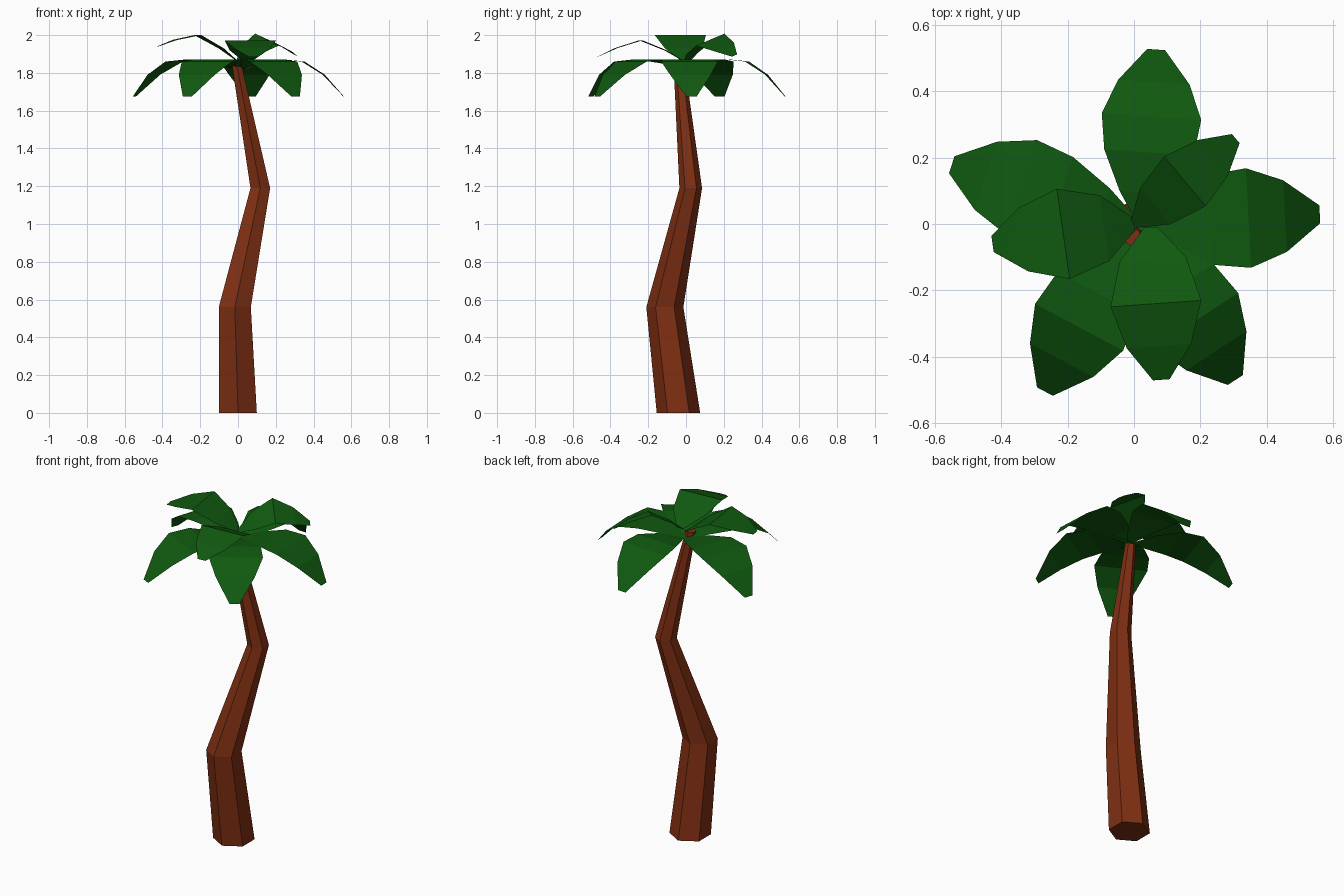
import bpy
from math import sin, cos, radians, pi
from mathutils import Vector

cube = bpy.data.objects.get("Cube")
if cube:
    bpy.data.objects.remove(cube, do_unlink=True)


def make_material(name, rgb):
    mat = bpy.data.materials.new(name)
    color = (*rgb, 1)
    mat.diffuse_color = color
    mat.use_nodes = True
    bsdf = next(n for n in mat.node_tree.nodes if n.type == "BSDF_PRINCIPLED")
    bsdf.inputs["Base Color"].default_value = color
    return mat


def make_object(name, verts, faces, mat):
    mesh = bpy.data.meshes.new(name)
    mesh.from_pydata(verts, [], faces)
    mesh.materials.append(mat)
    mesh.update()
    obj = bpy.data.objects.new(name, mesh)
    bpy.context.collection.objects.link(obj)
    return obj


bark = make_material("brown bark", (0.21, 0.028, 0.006))
foliage = make_material("dark green foliage", (0.005, 0.1, 0.005))

# Trunk: hexagonal rings along a crooked path (centre, radius)
SIDES = 6
TRUNK = [
    ((0, -0.04, 0), 0.115),
    ((-0.017, -0.112, 0.56), 0.098),
    ((0.118, 0.025, 1.19), 0.06),
    ((-0.008, -0.037, 1.85), 0.029),
]


def build_trunk():
    verts, faces = [], []
    for centre, radius in TRUNK:
        for i in range(SIDES):
            a = pi / 2 + 2 * pi * i / SIDES
            verts.append(Vector(centre) + radius * Vector((cos(a), sin(a), 0)))
    for ring in range(len(TRUNK) - 1):
        low, high = ring * SIDES, (ring + 1) * SIDES
        for i in range(SIDES):
            j = (i + 1) % SIDES
            faces.append((low + i, low + j, high + j, high + i))
    faces.append(tuple(reversed(range(SIDES))))
    faces.append(tuple(range(len(verts) - SIDES, len(verts))))
    make_object("trunk", verts, faces, bark)


# Frond profiles: distance from the crown, half width, height
LOWER = [(0, 0.02, 1.82), (0.1, 0.08, 1.85), (0.23, 0.135, 1.872),
         (0.345, 0.15, 1.86), (0.455, 0.108, 1.79), (0.56, 0.027, 1.675)]
UPPER = [(0, 0.02, 1.86), (0.09, 0.1, 1.93), (0.215, 0.137, 2.0),
         (0.335, 0.097, 1.975), (0.43, 0.025, 1.94)]


def build_frond(name, profile, heading, base=(0, 0), reach=1, width=1,
                slope=0, roll=0):
    a, r = radians(heading), radians(roll)
    forward = Vector((cos(a), sin(a), 0))
    side = Vector((-sin(a) * cos(r), cos(a) * cos(r), sin(r)))
    verts = []
    for dist, half, height in profile:
        d = dist * reach
        spine = Vector((*base, height + slope * d)) + forward * d
        verts += [spine - side * half * width, spine + side * half * width]
    faces = [(i, i + 2, i + 3, i + 1) for i in range(0, len(verts) - 2, 2)]
    make_object(name, verts, faces, foliage)


build_trunk()

# Lower ring of drooping fronds
build_frond("lower_frond_left", LOWER, 3)
build_frond("lower_frond_back", LOWER, 86, base=(0.03, 0), reach=0.94)
build_frond("lower_frond_right", LOWER, 162, reach=1.03)
build_frond("lower_frond_front_right", LOWER, 242, reach=1.02)
build_frond("lower_frond_front_left", LOWER, 303)

# Upper fronds that arch upward first
build_frond("upper_frond_right", UPPER, 188)
build_frond("upper_frond_front", UPPER, 274, base=(0.05, -0.01),
            reach=1.07, slope=-0.12)
build_frond("upper_frond_back_left", UPPER, 40, reach=0.93, width=0.75,
            slope=-0.12, roll=18)
